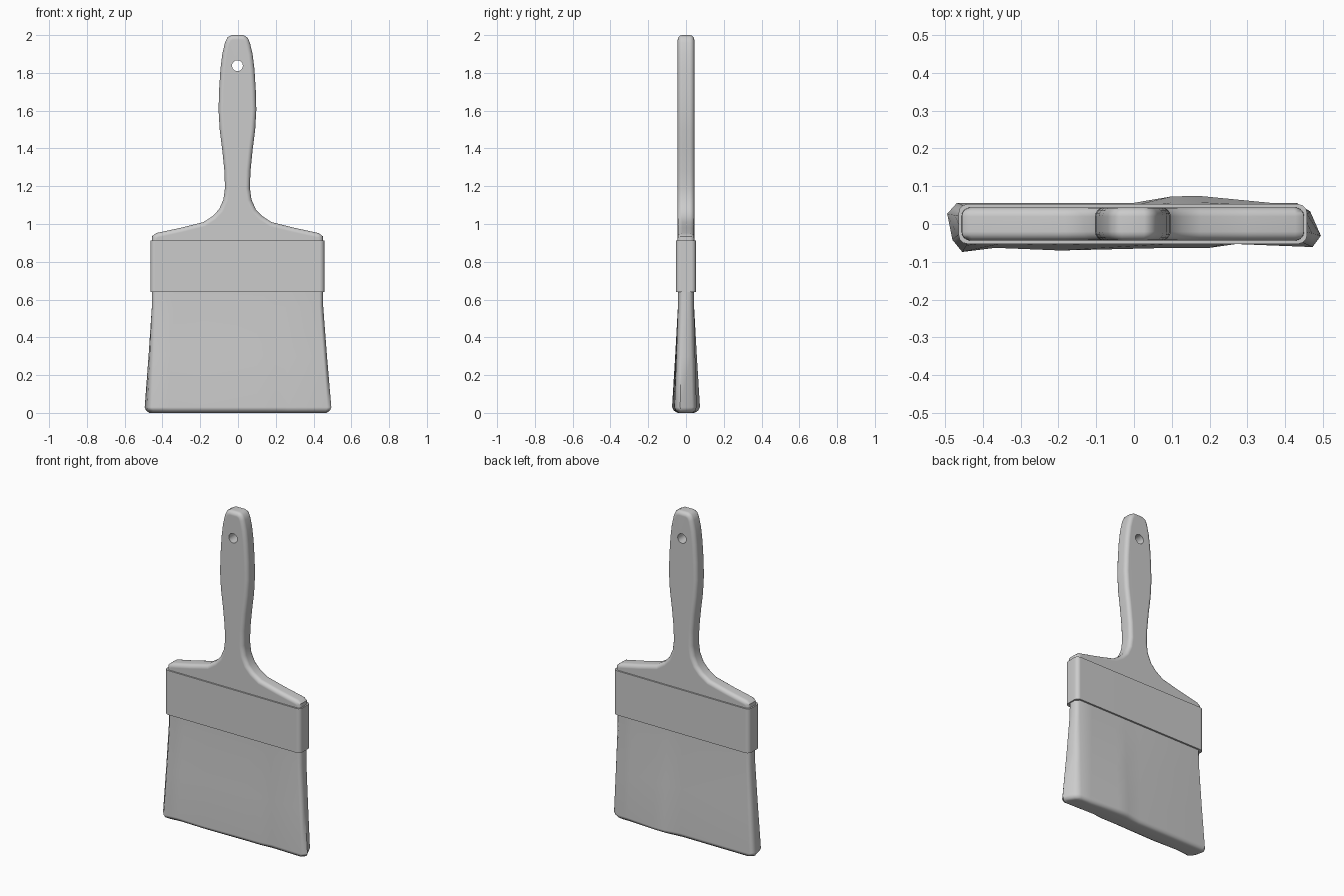
import bpy, bmesh, math
from mathutils import Vector

if "Cube" in bpy.data.objects:
    bpy.data.objects.remove(bpy.data.objects["Cube"])


def loft(name, rings):
    """Join equal-length point rings with quads and cap both ends."""
    bm = bmesh.new()
    rows = [[bm.verts.new(p) for p in ring] for ring in rings]
    n = len(rows[0])
    for a, b in zip(rows, rows[1:]):
        for i in range(n):
            bm.faces.new((a[i], a[(i + 1) % n], b[(i + 1) % n], b[i]))
    bm.faces.new(rows[0])
    bm.faces.new(rows[-1])
    bmesh.ops.recalc_face_normals(bm, faces=bm.faces)
    mesh = bpy.data.meshes.new(name)
    bm.to_mesh(mesh)
    bm.free()
    obj = bpy.data.objects.new(name, mesh)
    bpy.context.collection.objects.link(obj)
    return obj


def activate(obj):
    bpy.ops.object.select_all(action='DESELECT')
    obj.select_set(True)
    bpy.context.view_layer.objects.active = obj


def smooth(obj, degrees):
    activate(obj)
    bpy.ops.object.shade_smooth_by_angle(angle=math.radians(degrees))
    mod = obj.modifiers.new("even_shading", 'WEIGHTED_NORMAL')
    mod.keep_sharp = True


def inset(points, d):
    """Move a clockwise outline inwards by d with mitred corners."""
    out = []
    for i, p in enumerate(points):
        e1 = (p - points[i - 1]).normalized()
        e2 = (points[(i + 1) % len(points)] - p).normalized()
        n1, n2 = Vector((e1.y, -e1.x)), Vector((e2.y, -e2.x))
        out.append(p + (n1 + n2) * d / (1 + n1.dot(n2)))
    return out


def rounded_rect(hx, hy, r, z, steps=3):
    pts = []
    for k, (sx, sy) in enumerate(((1, 1), (-1, 1), (-1, -1), (1, -1))):
        for j in range(steps + 1):
            a = math.pi / 2 * (k + j / steps)
            pts.append((CX + sx * (hx - r) + r * math.cos(a),
                        sy * (hy - r) + r * math.sin(a), z))
    return pts


CX = -0.003  # handle and ferrule axis

# Handle with shoulders: half outline (half width, z), mirrored, rounded rim
half = [(0.03, 2.0), (0.053, 1.988), (0.066, 1.96), (0.08, 1.9), (0.09, 1.82),
        (0.097, 1.71), (0.1, 1.605), (0.094, 1.5), (0.08, 1.39), (0.069, 1.28),
        (0.066, 1.19), (0.074, 1.13), (0.097, 1.078), (0.13, 1.043),
        (0.18, 1.01), (0.3, 0.98), (0.43, 0.952), (0.452, 0.935), (0.455, 0.86)]
outline = [Vector((CX + w, z)) for w, z in half]
outline += [Vector((CX - w, z)) for w, z in reversed(half)]
T, R = 0.044, 0.024
steps = [math.pi / 2 * i / 4 for i in range(5)]
layers = [(R * (1 - math.sin(a)), -(T - R) - R * math.cos(a)) for a in steps]
layers += [(d, -y) for d, y in reversed(layers)]
handle = loft("handle", [[(p.x, y, p.y) for p in inset(outline, d)]
                         for d, y in layers])

# Hanging hole
bpy.ops.mesh.primitive_cylinder_add(vertices=16, radius=0.029, depth=0.4,
                                    location=(CX, 0, 1.838),
                                    rotation=(math.pi / 2, 0, 0))
cutter = bpy.context.object
cutter.name = "hole_cutter"
cutter.hide_render = True
cut = handle.modifiers.new("hole", 'BOOLEAN')
cut.operation = 'DIFFERENCE'
cut.solver = 'EXACT'
cut.object = cutter
activate(handle)
bpy.ops.object.modifier_apply(modifier=cut.name)
bpy.data.objects.remove(cutter)
smooth(handle, 40)

# Ferrule band
ferrule = loft("ferrule", [rounded_rect(0.461, 0.053, 0.025, z)
                           for z in (0.64, 0.912)])
smooth(ferrule, 40)

# Bristles: (root x, root y, tip x, tip y), flaring to an uneven tip
strands = [(-0.455, 0.02, -0.494, 0.027), (-0.435, 0.042, -0.468, 0.056),
           (0.0, 0.042, 0.0, 0.056), (0.1, 0.042, 0.1, 0.073),
           (0.17, 0.042, 0.175, 0.074), (0.34, 0.042, 0.36, 0.056),
           (0.43, 0.042, 0.43, 0.056), (0.45, 0.02, 0.466, 0.033),
           (0.45, -0.02, 0.494, -0.031), (0.43, -0.042, 0.472, -0.061),
           (0.25, -0.042, 0.27, -0.053), (0.19, -0.042, 0.2, -0.063),
           (0.1, -0.042, 0.1, -0.063), (-0.18, -0.042, -0.195, -0.07),
           (-0.34, -0.042, -0.367, -0.063), (-0.435, -0.042, -0.454, -0.074),
           (-0.455, -0.02, -0.48, -0.042)]
# (z, flare, x scale, y scale)
levels = [(0.7, 0, 1, 1), (0.56, 0.03, 1, 1), (0.3, 0.48, 1, 1),
          (0.03, 1, 1, 1), (0.012, 1, 0.985, 0.88), (0.0, 1, 0.95, 0.6)]
bristles = loft("bristles", [[((a + (c - a) * t) * sx, (b + (d - b) * t) * sy, z)
                              for a, b, c, d in strands]
                             for z, t, sx, sy in levels])
smooth(bristles, 55)
